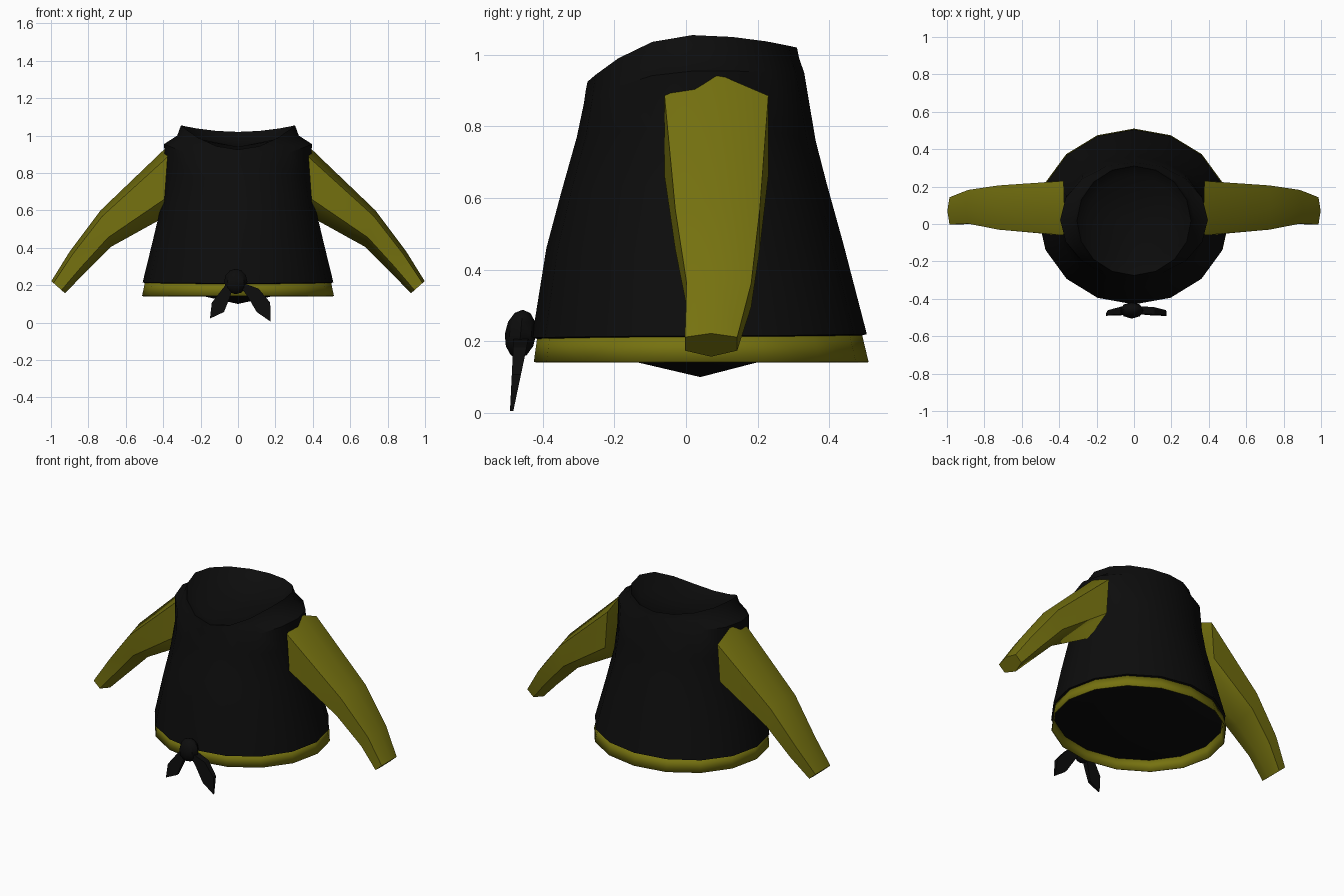
import bpy, bmesh, math

if "Cube" in bpy.data.objects:
    bpy.data.objects.remove(bpy.data.objects["Cube"])


def material(name, rgb):
    m = bpy.data.materials.new(name)
    m.diffuse_color = (*rgb, 1)
    m.use_nodes = True
    m.node_tree.nodes["Principled BSDF"].inputs["Base Color"].default_value = m.diffuse_color
    return m


BLACK = material("black cloth", (0.0038, 0.0038, 0.0038))
OLIVE = material("olive cloth", (0.18, 0.168, 0.005))


def finish(name, bm, mat, angle=40):
    bmesh.ops.recalc_face_normals(bm, faces=bm.faces)
    me = bpy.data.meshes.new(name)
    bm.to_mesh(me)
    bm.free()
    ob = bpy.data.objects.new(name, me)
    bpy.context.collection.objects.link(ob)
    me.materials.append(mat)
    bpy.ops.object.select_all(action='DESELECT')
    ob.select_set(True)
    bpy.context.view_layer.objects.active = ob
    bpy.ops.object.shade_smooth_by_angle(angle=math.radians(angle))
    return ob


def loft(bm, rings):
    """Bridge a list of equal-length point rings with quads."""
    vs = [[bm.verts.new(p) for p in r] for r in rings]
    n = len(vs[0])
    for a, b in zip(vs, vs[1:]):
        for i in range(n):
            j = (i + 1) % n
            bm.faces.new((a[i], a[j], b[j], b[i]))
    return vs


def fan(bm, ring, point):
    c = bm.verts.new(point)
    for i in range(len(ring)):
        bm.faces.new((ring[i], ring[(i + 1) % len(ring)], c))


def oval(rx, yf, yb, zf, zs, zb, n=16):
    """Oval ring whose height differs at front, side and back."""
    pts = []
    for i in range(n):
        a = 2 * math.pi * i / n
        c = math.cos(a)
        z = zs + ((zb if c > 0 else zf) - zs) * c * c
        pts.append((rx * math.sin(a), (yf + yb) / 2 + (yb - yf) / 2 * c, z))
    return pts


# Body: flared torso, sunken neck and shallow cone closing the underside
bm = bmesh.new()
rings = loft(bm, [oval(*r) for r in (
    (0.51, -0.43, 0.505, 0.21, 0.215, 0.22),
    (0.455, -0.39, 0.44, 0.46, 0.44, 0.47),
    (0.408, -0.35, 0.393, 0.61, 0.64, 0.64),
    (0.39, -0.305, 0.362, 0.77, 0.80, 0.76),
    (0.395, -0.285, 0.33, 0.865, 0.955, 0.95),
    (0.325, -0.28, 0.316, 0.90, 1.0, 0.99),
    (0.305, -0.275, 0.31, 0.925, 1.055, 1.02),
    (0.25, -0.22, 0.26, 0.91, 0.99, 0.97),
)])
fan(bm, rings[-1], (0, 0.02, 0.94))
fan(bm, rings[0], (0, 0.04, 0.10))
finish("body", bm, BLACK)

# Hem: thin band below the body
bm = bmesh.new()
loft(bm, [oval(0.513, -0.425, 0.51, 0.142, 0.142, 0.142),
          oval(0.497, -0.415, 0.49, 0.215, 0.22, 0.225)])
hem = finish("hem", bm, OLIVE)
mod = hem.modifiers.new("thickness", 'SOLIDIFY')
mod.thickness = 0.005
mod.offset = -1

# Sleeves: six-sided tubes; top x,z / bottom x,z / centre y / half width
SLEEVE = [(0.372, 0.948, 0.40, 0.56, 0.085, 0.145),
          (0.735, 0.60, 0.68, 0.405, 0.088, 0.118),
          (0.90, 0.38, 0.82, 0.265, 0.092, 0.09),
          (0.998, 0.222, 0.925, 0.157, 0.07, 0.073)]
for side, name in ((1, "right_sleeve"), (-1, "left_sleeve")):
    bm = bmesh.new()
    rs = []
    for xt, zt, xb, zb, y, w in SLEEVE:
        rs.append([(side * (xt + (xb - xt) * t), y + w * s, zt + (zb - zt) * t)
                   for t, s in ((0, 0), (0.16, 1), (0.74, 1),
                                (1, 0), (0.74, -1), (0.16, -1))])
    vs = loft(bm, rs)
    bm.faces.new(vs[0])
    bm.faces.new(vs[-1])
    finish(name, bm, OLIVE, 62)

# Knot of the bow
bm = bmesh.new()
bmesh.ops.create_uvsphere(bm, u_segments=8, v_segments=6, radius=1)
for v in bm.verts:
    x, y, z = v.co
    v.co = (-0.012 + 0.062 * x, -0.468 + 0.044 * y - 0.012 * (1 - z) / 2 + 0.012,
            0.22 + 0.068 * z)
finish("bow_knot", bm, BLACK)

# Bow tails: flat ribbons leaning forward towards the tips
TAILS = {
    "right_bow_tail": [(0.0, 0.21), (0.04, 0.21), (0.11, 0.185), (0.172, 0.11),
                       (0.175, 0.008), (0.10, 0.06), (0.05, 0.145)],
    "left_bow_tail": [(-0.02, 0.21), (-0.07, 0.20), (-0.14, 0.11),
                      (-0.15, 0.025), (-0.075, 0.06), (-0.045, 0.135)],
}
for name, pts in TAILS.items():
    bm = bmesh.new()
    rs = []
    for s in (-1, 1):
        rs.append([(x, -0.488 + 0.13 * z + s * (0.004 + 0.08 * z), z - 0.003)
                   for x, z in pts])
    vs = loft(bm, rs)
    bm.faces.new(vs[0])
    bm.faces.new(vs[-1])
    finish(name, bm, BLACK, 30)
